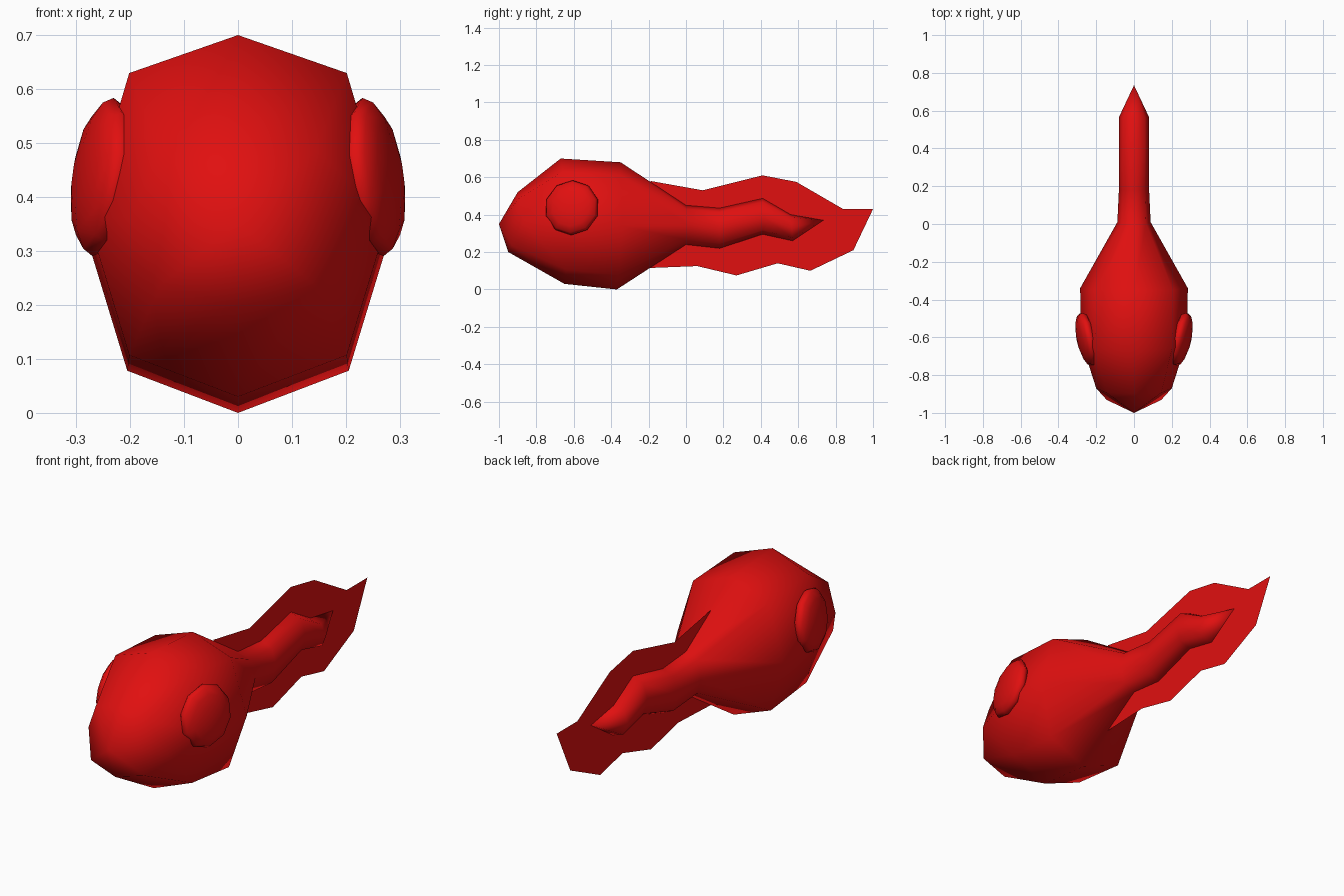
import bpy, bmesh, math
from mathutils import Matrix, Vector

if "Cube" in bpy.data.objects:
    bpy.data.objects.remove(bpy.data.objects["Cube"])

red = bpy.data.materials.new("red_skin")
red.diffuse_color = (0.75, 0.005, 0.005, 1)
red.use_nodes = True
red.node_tree.nodes["Principled BSDF"].inputs["Base Color"].default_value = red.diffuse_color


def finish(bm, name, smooth=True):
    me = bpy.data.meshes.new(name)
    bm.to_mesh(me)
    bm.free()
    ob = bpy.data.objects.new(name, me)
    bpy.context.collection.objects.link(ob)
    me.materials.append(red)
    if smooth:
        bpy.ops.object.select_all(action='DESELECT')
        bpy.context.view_layer.objects.active = ob
        ob.select_set(True)
        bpy.ops.object.shade_smooth_by_angle(angle=math.radians(60))
    return ob


# Body and tail: eight-sided rings between a nose point and a tail point
# each ring: top (y, z), bottom (y, z), side y, half width
rings = [
    ((-0.90, 0.52), (-0.95, 0.20), -0.87, 0.20),
    ((-0.67, 0.70), (-0.65, 0.03), -0.62, 0.28),
    ((-0.35, 0.68), (-0.37, 0.00), -0.34, 0.285),
    ((0.00, 0.45), (0.00, 0.24), 0.01, 0.088),
    ((0.18, 0.435), (0.18, 0.22), 0.18, 0.08),
    ((0.41, 0.487), (0.41, 0.295), 0.41, 0.08),
    ((0.56, 0.40), (0.57, 0.26), 0.565, 0.08),
]
bm = bmesh.new()
nose = bm.verts.new((0, -1.0, 0.35))
tip = bm.verts.new((0, 0.735, 0.37))
loops = []
for (ty, tz), (by, bz), sy, w in rings:
    mid, half = (tz + bz) / 2, (tz - bz) / 2
    loop = []
    for up, side in ((1, 0), (.79, .72), (0, 1), (-.77, .72),
                     (-1, 0), (-.77, -.72), (0, -1), (.79, -.72)):
        end = ty if up > 0 else by
        y = sy + (end - sy) * abs(up)
        loop.append(bm.verts.new((w * side, y, mid + half * up)))
    loops.append(loop)
for i in range(8):
    j = (i + 1) % 8
    bm.faces.new((nose, loops[0][i], loops[0][j]))
    bm.faces.new((tip, loops[-1][j], loops[-1][i]))
    for a, b in zip(loops, loops[1:]):
        bm.faces.new((a[i], b[i], b[j], a[j]))
bmesh.ops.recalc_face_normals(bm, faces=bm.faces)
finish(bm, "body_and_tail")

# Tail fin: flat sheet between an upper and a lower outline
upper = [(-0.19, 0.58), (0.09, 0.53), (0.41, 0.61), (0.59, 0.575), (0.84, 0.43), (1.0, 0.43)]
lower = [(-0.19, 0.115), (0.06, 0.125), (0.27, 0.075), (0.49, 0.14), (0.665, 0.10), (0.895, 0.21)]
bm = bmesh.new()
up = [bm.verts.new((0, y, z)) for y, z in upper]
lo = [bm.verts.new((0, y, z)) for y, z in lower]
for k in range(5):
    bm.faces.new((lo[k], lo[k + 1], up[k + 1], up[k]))
finish(bm, "tail_fin", smooth=False)

# Eyes: flattened spheres tilted a little forward and up
for s, name in ((1, "eye_left"), (-1, "eye_right")):
    bm = bmesh.new()
    bmesh.ops.create_uvsphere(bm, u_segments=10, v_segments=8, radius=1)
    aim = Vector((s, -0.22, 0.14)).to_track_quat('Z', 'Y').to_matrix().to_4x4()
    bm.transform(Matrix.Translation((s * 0.25, -0.61, 0.437)) @ aim
                 @ Matrix.Diagonal((0.148, 0.148, 0.05, 1)))
    finish(bm, name)
